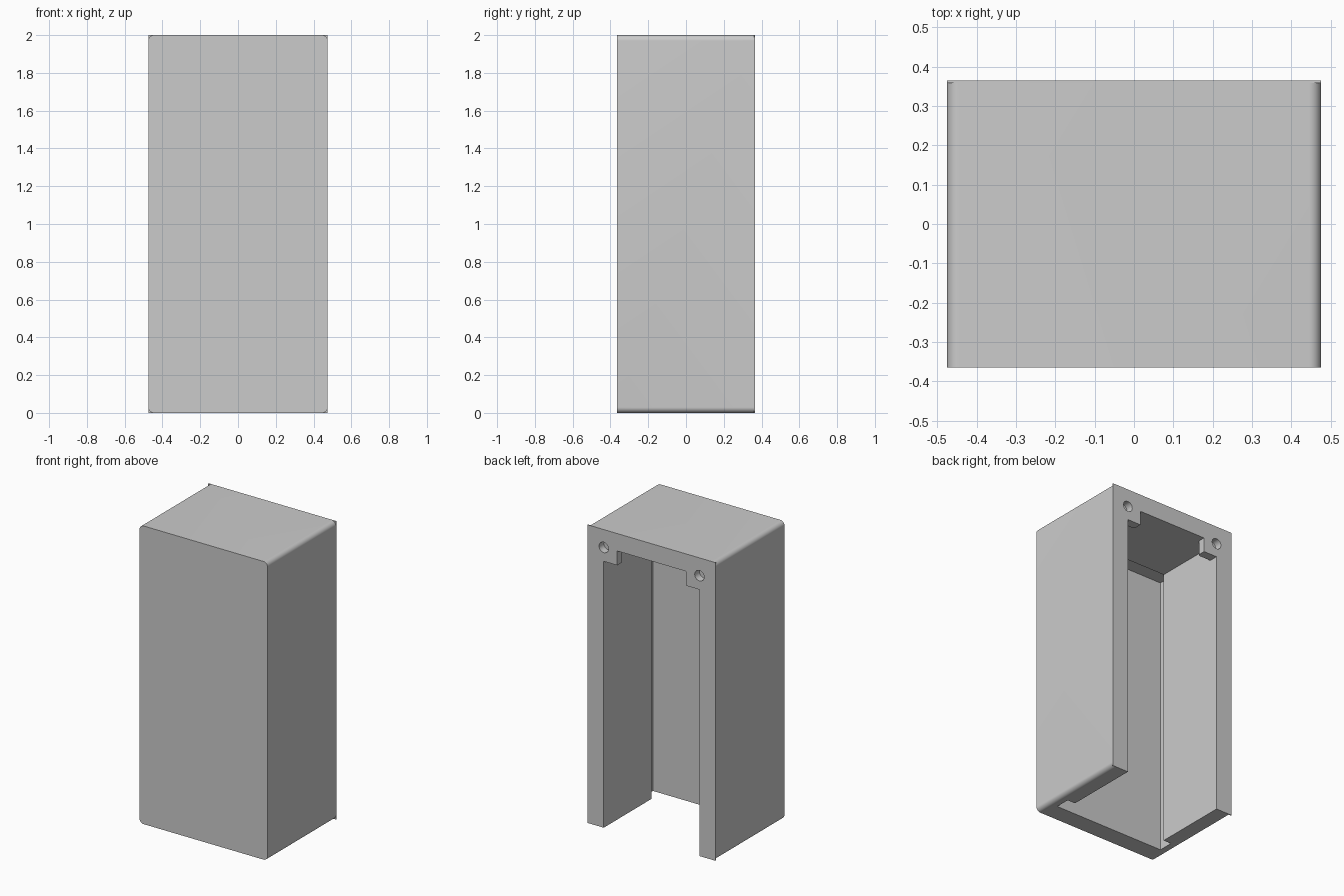
import bpy, bmesh, math
from mathutils import Matrix

if "Cube" in bpy.data.objects:
    bpy.data.objects.remove(bpy.data.objects["Cube"])

W, D, H = 0.475, 0.365, 2.0      # half width, half depth, height
WALL = 0.12                      # side wall, top and front thickness
CORNER = 0.03                    # rounding of the long outer edges

grey = bpy.data.materials.new("plain_grey")
grey.use_nodes = True
colour = (0.6, 0.6, 0.6, 1)
grey.diffuse_color = colour
grey.node_tree.nodes["Principled BSDF"].inputs["Base Color"].default_value = colour


def finish(name, bm):
    mesh = bpy.data.meshes.new(name)
    bm.to_mesh(mesh)
    bm.free()
    mesh.materials.append(grey)
    ob = bpy.data.objects.new(name, mesh)
    bpy.context.collection.objects.link(ob)
    return ob


def box(name, x, y, z, radius=0, axis=1, rule=lambda mid: True):
    """Box from (min, max) ranges; edges along axis that pass the rule are rounded."""
    bm = bmesh.new()
    bmesh.ops.create_cube(bm, size=1)
    for v in bm.verts:
        for i, (lo, hi) in enumerate((x, y, z)):
            v.co[i] = hi if v.co[i] > 0 else lo
    if radius:
        edges = [e for e in bm.edges
                 if abs((e.verts[0].co - e.verts[1].co).normalized()[axis]) > 0.9
                 and rule((e.verts[0].co + e.verts[1].co) / 2)]
        bmesh.ops.bevel(bm, geom=edges, offset=radius, segments=8,
                        profile=0.5, affect='EDGES')
    return finish(name, bm)


def combine(target, tool, operation):
    """Apply a boolean and discard the tool."""
    mod = target.modifiers.new(operation.lower(), 'BOOLEAN')
    mod.operation, mod.object, mod.solver = operation, tool, 'EXACT'
    bpy.context.view_layer.objects.active = target
    bpy.ops.object.modifier_apply(modifier=mod.name)
    bpy.data.objects.remove(tool)


# Outer cover with rounded long edges, and a thin square rim at the back
cover = box("cover", (-W, W), (-D, D - 0.004), (0, H), CORNER)
rim = box("back_rim", (-W, W), (D - 0.006, D), (0, H))
combine(cover, rim, 'UNION')

# Cavity open at the back and bottom, leaving a screw boss in each top corner
inner = W - WALL
cavity = box("cavity", (-inner, inner), (-0.2, D + 0.2), (-0.2, H - WALL + 0.003))
for side in (-1, 1):
    xs = sorted((side * 0.255, side * 0.45))
    boss = box("boss", xs, (D - 0.06, D + 0.4), (1.787, H), 0.02, 2,
               lambda m: abs(m.x) < 0.3 and m.y < D)
    combine(cavity, boss, 'DIFFERENCE')
combine(cover, cavity, 'DIFFERENCE')

# Wider slot just behind the front wall
slot = box("slot", (-0.413, 0.413), (-0.24, -0.14), (-0.2, 1.89))
combine(cover, slot, 'DIFFERENCE')

# Blind screw holes in the bosses
for side in (-1, 1):
    bm = bmesh.new()
    bmesh.ops.create_cone(bm, cap_ends=True, segments=32, radius1=0.035,
                          radius2=0.035, depth=0.1,
                          matrix=Matrix.Translation((side * 0.355, D, 1.88))
                          @ Matrix.Rotation(math.pi / 2, 4, 'X'))
    combine(cover, finish("screw_hole", bm), 'DIFFERENCE')

# Smooth rounded edges, crisp corners elsewhere
bpy.ops.object.select_all(action='DESELECT')
cover.select_set(True)
bpy.context.view_layer.objects.active = cover
bpy.ops.object.shade_smooth_by_angle(angle=math.radians(30))
